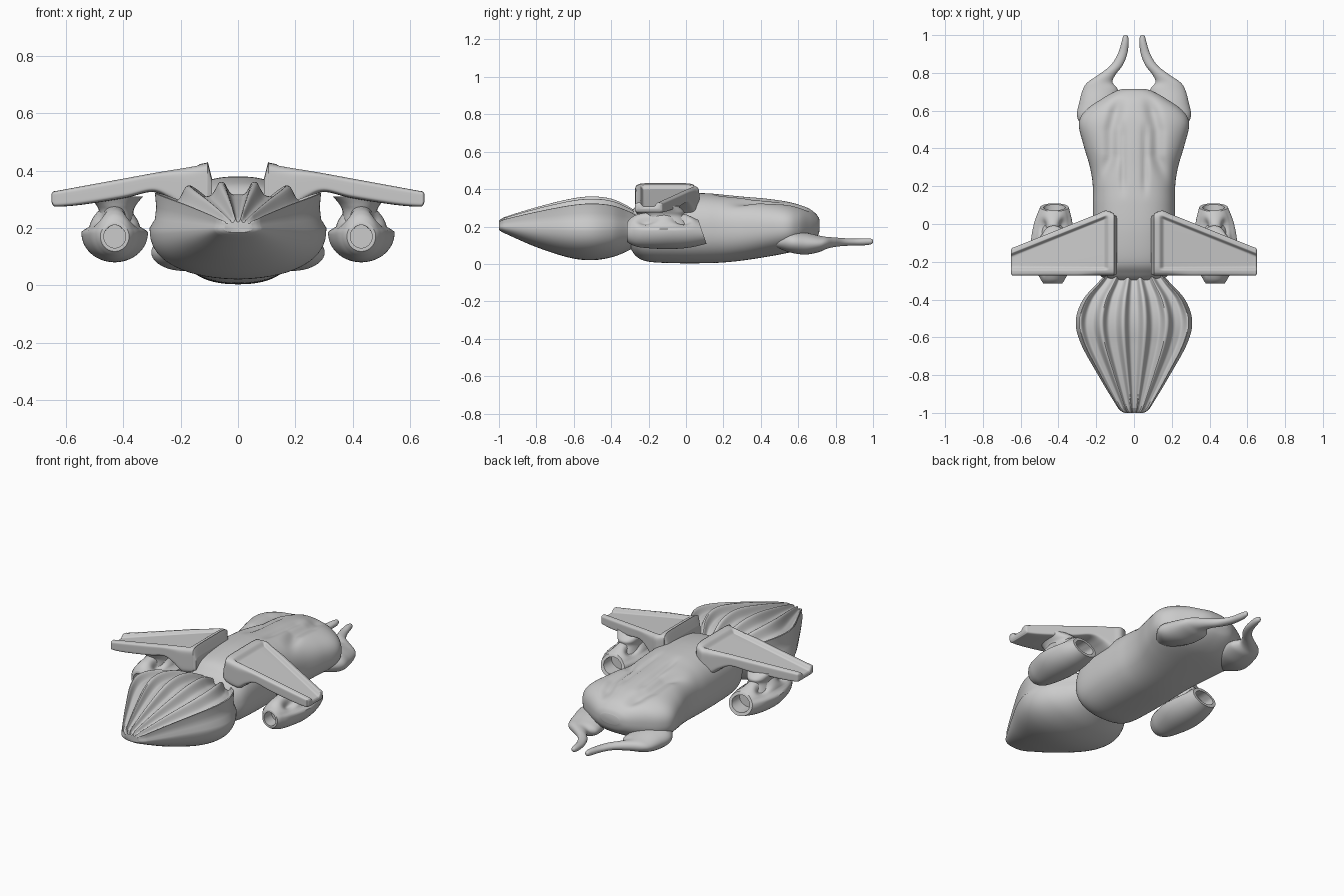
import bpy, bmesh, math
from math import sin, cos, pi, exp

cube = bpy.data.objects.get("Cube")
if cube:
    bpy.data.objects.remove(cube)

grey = bpy.data.materials.new("hull grey")
grey.use_nodes = True
grey.diffuse_color = (0.6, 0.6, 0.6, 1)
grey.node_tree.nodes["Principled BSDF"].inputs["Base Color"].default_value = (0.6, 0.6, 0.6, 1)


def bump(value, centre, width):
    return exp(-((value - centre) / width) ** 2)


def ramp(value, start, end):
    """Smooth step from 0 to 1."""
    t = min(1, max(0, (value - start) / (end - start)))
    return t * t * (3 - 2 * t)


def spline(stations, steps=8):
    """Smoothly interpolate between cross-section stations."""
    out = []
    for i in range(len(stations) - 1):
        a = stations[max(i - 1, 0)]
        b, c = stations[i], stations[i + 1]
        d = stations[min(i + 2, len(stations) - 1)]
        for k in range(steps):
            t = k / steps
            out.append([q + 0.5 * t * (r - p + t * (2 * p - 5 * q + 4 * r - s
                        + t * (3 * (q - r) + s - p)))
                        for p, q, r, s in zip(a, b, c, d)])
    return out + [list(stations[-1])]


def ring(axis, station, power, count):
    """Superellipse across an axis; station is (position, u0, u1, v0, v1)."""
    pos, u0, u1, v0, v1 = station
    pts = []
    for i in range(count):
        a = 2 * pi * (i + 0.5) / count
        u, v = [math.copysign(abs(f) ** (2 / power), f) for f in (cos(a), sin(a))]
        p = [(u0 + u1) / 2 + u * (u1 - u0) / 2, (v0 + v1) / 2 + v * (v1 - v0) / 2]
        p.insert(axis, pos)
        pts.append(p)
    return pts


def skin(name, rings, side=1, warp=None, sharp=50):
    """Skin a stack of rings into a closed smooth mesh."""
    bm = bmesh.new()
    loops = []
    for pts in rings:
        if warp:
            pts = [warp(*p) for p in pts]
        loops.append([bm.verts.new((x * side, y, z)) for x, y, z in pts])
    n = len(loops[0])
    for a, b in zip(loops, loops[1:]):
        for i in range(n):
            j = (i + 1) % n
            bm.faces.new((a[i], a[j], b[j], b[i]))
    bm.faces.new(loops[0])
    bm.faces.new(loops[-1])
    bmesh.ops.recalc_face_normals(bm, faces=bm.faces)
    mesh = bpy.data.meshes.new(name)
    bm.to_mesh(mesh)
    bm.free()
    mesh.materials.append(grey)
    obj = bpy.data.objects.new(name, mesh)
    bpy.context.collection.objects.link(obj)
    bpy.ops.object.select_all(action='DESELECT')
    obj.select_set(True)
    bpy.context.view_layer.objects.active = obj
    bpy.ops.object.shade_smooth_by_angle(angle=math.radians(sharp))


def loft(name, axis, stations, power=2, count=40, side=1, warp=None, sharp=50):
    rings = [ring(axis, s, power, count) for s in spline(stations)]
    skin(name, rings, side, warp, sharp)


# Nose pod: rounded ribs and broad valleys above, hollowed flanks, keel below
def nose_ring(y, w, top, bottom):
    rim = 0.2
    edge = 0.75 * (top - rim)
    flank = [(0.925 * w, y, rim + 0.6 * edge), (0.94 * w, y, rim + 0.25 * edge)]
    pts = flank[::-1]
    for i in range(121):
        t = 1 - i / 60
        valley = ramp(abs(sin(pi * (t - 0.2) / 0.4)), 0.12, 0.95)
        z = rim + (top - rim) * (1 - 0.25 * t * t) - 0.046 * valley * min(1, w / 0.3 + 0.05)
        pts.append((0.94 * w * t, y, max(z, rim + 0.004)))
    pts += [(-x, y, z) for x, y, z in flank]
    for i in range(33):
        a = pi + pi * i / 32
        z = rim - (rim - bottom) * (0.9 * abs(sin(a)) ** 0.8 + 0.1 * (1 - abs(cos(a))))
        pts.append((w * math.copysign(abs(cos(a)) ** 0.8, cos(a)), y, z))
    return pts


nose = [(-1, 0.05, 0.23, 0.183), (-0.985, 0.075, 0.243, 0.172), (-0.95, 0.1, 0.258, 0.155),
        (-0.8, 0.19, 0.304, 0.09),
        (-0.63, 0.283, 0.347, 0.035), (-0.51, 0.308, 0.362, 0.02), (-0.4, 0.27, 0.35, 0.035),
        (-0.31, 0.19, 0.31, 0.07), (-0.24, 0.13, 0.26, 0.11)]
skin("nose_pod", [nose_ring(*s) for s in spline(nose)], sharp=40)


# Main body with a raised spine and shoulder grooves on the back
def body_warp(x, y, z):
    up = ramp(z, 0.2, 0.3)
    zone = ramp(y, 0.18, 0.36) * (1 - ramp(y, 0.58, 0.7))
    line = 0.12 + 0.35 * max(0, 0.36 - y) - 0.25 * max(0, y - 0.5)
    z -= 0.026 * up * zone * bump(abs(x), line, 0.036)
    z -= 0.012 * up * bump(abs(x), 0.058, 0.018) * ramp(y, 0.12, 0.25) * (1 - ramp(y, 0.46, 0.56))
    return x, y, z


body = [(-0.3, 0.14, 0.09, 0.27), (-0.265, 0.185, 0.04, 0.31), (-0.2, 0.21, 0.012, 0.355),
        (-0.05, 0.218, 0.004, 0.377), (0.1, 0.218, 0.004, 0.378), (0.2, 0.218, 0.008, 0.37),
        (0.3, 0.233, 0.018, 0.36), (0.42, 0.268, 0.036, 0.35), (0.53, 0.292, 0.056, 0.335),
        (0.6, 0.258, 0.075, 0.318), (0.66, 0.175, 0.105, 0.295), (0.7, 0.105, 0.14, 0.262),
        (0.715, 0.06, 0.18, 0.235)]
loft("body", 1, [(y, -w, w, b, t) for y, w, b, t in body], 2.4, 160, warp=body_warp, sharp=75)


# Engine pod: wide lower bowl, narrower dented upper half, slanted rear
def engine_warp(x, y, z):
    upper = ramp(z, 0.186, 0.206)
    x = 0.43 + (x - 0.43) * (1 - 0.22 * upper * bump(y, -0.1, 0.16))
    for cy in (-0.21, -0.02):
        dent = upper * bump(y, cy, 0.05) * bump(abs(x - 0.43), 0.06, 0.03) * bump(z, 0.245, 0.03)
        x -= dent * (x - 0.43) * 0.35
        z -= dent * 0.03
    y -= max(0, y) / 0.09 * (z - 0.18) * 0.36
    return x, y, z


engine = [(-0.315, 0.38, 0.48, 0.118, 0.222), (-0.29, 0.364, 0.496, 0.102, 0.25),
          (-0.24, 0.342, 0.518, 0.088, 0.27), (-0.12, 0.315, 0.546, 0.08, 0.284),
          (0, 0.325, 0.53, 0.085, 0.265), (0.085, 0.345, 0.497, 0.108, 0.235)]


def hollow(station, depth):
    """Rings for the lip and bore of an open engine end, outside to inside."""
    y, x0, x1, z0, z1 = station
    g = (x1 - x0) * 0.12
    inner = (x0 + g, x1 - g, z0 + g, z1 - g)
    return [(y, *inner), (y + depth, *inner)]


# Wings: upper edge falls evenly from root to tip, rounded at the root's back corner
def wing_top(x):
    return 0.427 - 0.187 * (x - 0.11)


def wing_back(x):
    return 0.087 - 0.4 * (x - 0.11) - 0.04 * max(0, 1 - (x - 0.105) / 0.035) ** 2


def wing_warp(x, y, z):
    """Sink the upper panel, leaving a rim along the front, root and back."""
    panel = (ramp(y, -0.247, -0.226) * ramp(wing_back(x) - y, 0.024, 0.046)
             * ramp(x, 0.132, 0.16))
    return x, y, z - 0.02 * panel * ramp(z, wing_top(x) - 0.022, wing_top(x) - 0.01)


wing_under = [(0.105, 0.28), (0.11, 0.272), (0.15, 0.262), (0.19, 0.262), (0.24, 0.3),
              (0.3, 0.325), (0.4, 0.303), (0.55, 0.28), (0.63, 0.274), (0.645, 0.279)]
wing = [(0.09, -0.265, 0.04, 0.29, 0.37)]
wing += [(x, -0.272, wing_back(x), z, wing_top(x)) for x, z in wing_under]
wing.append((0.651, -0.262, wing_back(0.651) - 0.01, 0.292, 0.318))

# Tail pincers: flat lobes narrowing to inward-curving tips
pincer = [(0.46, 0.19, 0.23, 0.1, 0.14), (0.51, 0.14, 0.27, 0.077, 0.16),
          (0.57, 0.11, 0.302, 0.058, 0.172), (0.64, 0.09, 0.291, 0.05, 0.167),
          (0.71, 0.085, 0.272, 0.063, 0.152), (0.75, 0.113, 0.246, 0.08, 0.145),
          (0.79, 0.098, 0.188, 0.09, 0.142), (0.84, 0.06, 0.124, 0.096, 0.138),
          (0.9, 0.036, 0.086, 0.098, 0.135), (0.96, 0.028, 0.067, 0.1, 0.137),
          (0.992, 0.032, 0.058, 0.106, 0.134), (1, 0.04, 0.05, 0.115, 0.126)]

# Pylon joining each engine to its wing
pylon = [(0.2, 0.36, 0.5, -0.22, 0.02), (0.25, 0.365, 0.485, -0.21, -0.01),
         (0.28, 0.355, 0.495, -0.22, -0.01), (0.31, 0.33, 0.52, -0.235, -0.04)]

for side, label in ((1, "left"), (-1, "right")):
    stations = hollow(engine[0], 0.07)[::-1] + spline(engine) + hollow(engine[-1], -0.07)
    skin(label + "_engine", [ring(1, s, 2, 72) for s in stations], side, engine_warp)
    loft(label + "_pylon", 2, pylon, 2.3, 32, side)
    loft(label + "_wing", 0, wing, 7, 240, side, wing_warp, 60)
    loft(label + "_tail_pincer", 1, pincer, 2, 32, side)
